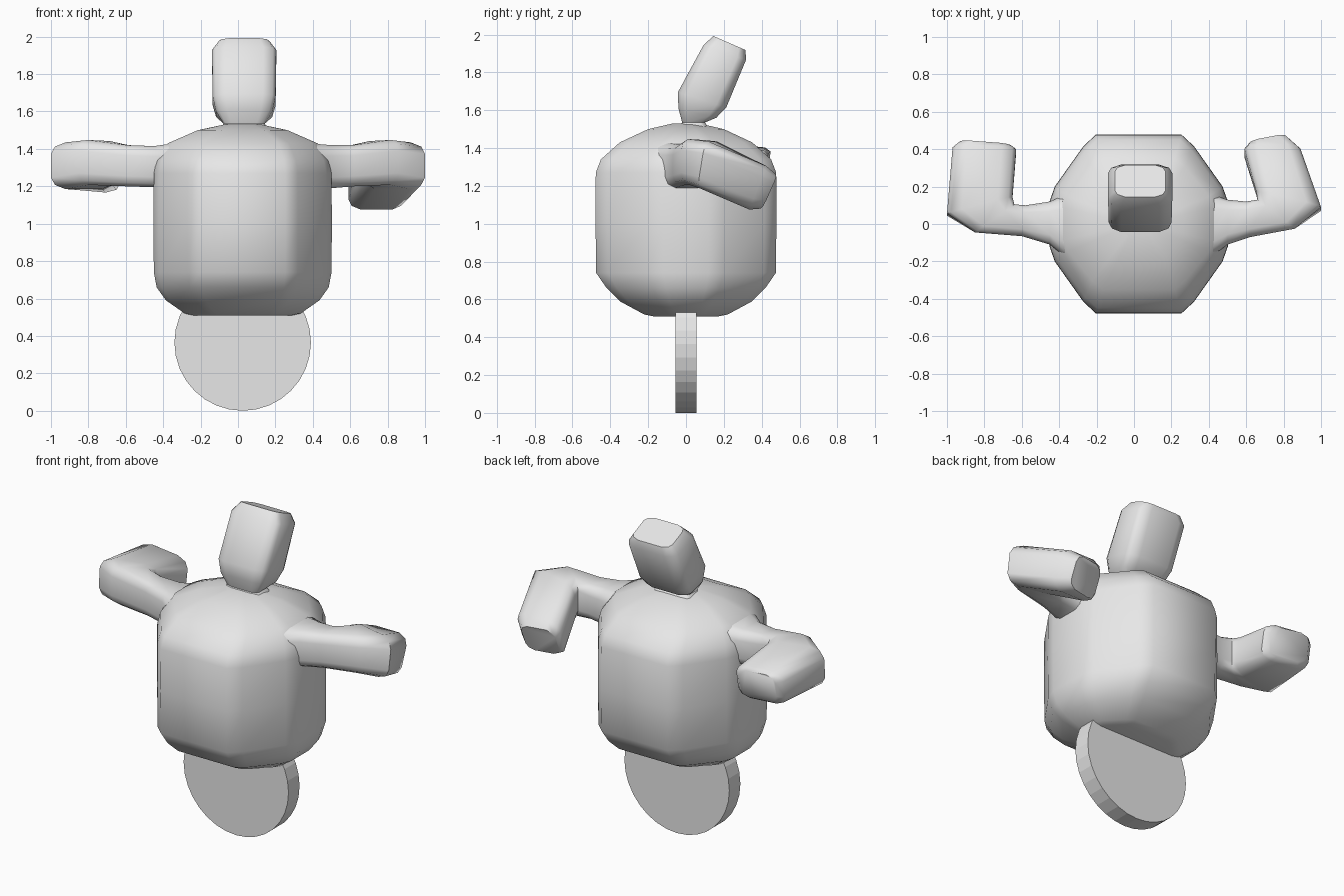
import bpy, bmesh, math
from mathutils import Vector

cube = bpy.data.objects.get("Cube")
if cube:
    bpy.data.objects.remove(cube, do_unlink=True)

grey = bpy.data.materials.new("plain grey")
grey.use_nodes = True
grey.diffuse_color = (0.8, 0.8, 0.8, 1)
grey.node_tree.nodes["Principled BSDF"].inputs["Base Color"].default_value = (0.8, 0.8, 0.8, 1)


def outline(quadrant):
    """Mirror one quadrant of points into a closed ring."""
    q = quadrant
    return (q + [(-x, y) for x, y in reversed(q)]
            + [(-x, -y) for x, y in q] + [(x, -y) for x, y in reversed(q)])


def loft(name, ring, sections):
    """Skin a ring through sections given as (centre, half width, half depth) vectors."""
    bm = bmesh.new()
    rows = [[bm.verts.new(Vector(c) + Vector(u) * s + Vector(v) * t) for s, t in ring]
            for c, u, v in sections]
    n = len(ring)
    for a, b in zip(rows, rows[1:]):
        for i in range(n):
            j = (i + 1) % n
            bm.faces.new((a[i], a[j], b[j], b[i]))
    bm.faces.new(list(reversed(rows[0])))
    bm.faces.new(rows[-1])
    bmesh.ops.recalc_face_normals(bm, faces=bm.faces)
    mesh = bpy.data.meshes.new(name)
    bm.to_mesh(mesh)
    bm.free()
    mesh.materials.append(grey)
    obj = bpy.data.objects.new(name, mesh)
    bpy.context.collection.objects.link(obj)
    bpy.ops.object.select_all(action='DESELECT')
    obj.select_set(True)
    bpy.context.view_layer.objects.active = obj
    bpy.ops.object.shade_smooth_by_angle(angle=math.radians(50))
    return obj


# Torso: chamfered block, rounded off at top and bottom (z, half x, half y)
torso_ring = outline([(1, 0.25), (0.94, 0.42), (0.62, 0.87), (0.48, 1)])
torso = [(0.51, 0.27, 0.17), (0.52, 0.31, 0.22), (0.59, 0.41, 0.35), (0.66, 0.46, 0.42),
         (0.74, 0.475, 0.475), (1.0, 0.477, 0.478), (1.27, 0.475, 0.477), (1.34, 0.46, 0.45),
         (1.43, 0.40, 0.35), (1.5, 0.24, 0.2), (1.53, 0.1, 0.07)]
loft("torso", torso_ring, [((0.025, 0, z), (x, 0, 0), (0, y, 0)) for z, x, y in torso])

# Head: block leaning backwards on a pinched neck (y, z, half x, half depth y, z)
head_ring = outline([(1, 0.6), (0.9, 0.85), (0.6, 1)])
head = [(0.04, 1.48, 0.15, 0.1, 0), (0.04, 1.535, 0.11, 0.06, 0),
        (0.06, 1.585, 0.15, 0.1, -0.025), (0.085, 1.655, 0.168, 0.128, -0.04),
        (0.205, 1.905, 0.172, 0.112, -0.04), (0.23, 1.955, 0.135, 0.085, -0.037)]
loft("head", head_ring, [((0.033, y, z), (w, 0, 0), (0, dy, dz)) for y, z, w, dy, dz in head])


# Arms: each section runs from an outer to an inner point, with a lean and half height
def arm(name, sections):
    rows = []
    for a, b, lean, h in sections:
        a, b = Vector(a), Vector(b)
        rows.append(((a + b) / 2, (a - b) / 2, (0, lean, h)))
    loft(name, outline([(1, 0.5), (0.88, 0.82), (0.55, 1)]), rows)


arm("left_arm", [
    ((0.38, -0.2, 1.29), (0.38, 0.17, 1.29), 0, 0.14),
    ((0.5, -0.11, 1.305), (0.5, 0.13, 1.305), 0, 0.115),
    ((0.62, -0.07, 1.31), (0.6, 0.12, 1.31), 0, 0.11),
    ((0.86, -0.025, 1.33), (0.66, 0.13, 1.32), 0, 0.12),
    ((1.0, 0.08, 1.31), (0.655, 0.16, 1.31), 0.02, 0.125),
    ((0.89, 0.38, 1.19), (0.59, 0.38, 1.19), 0.045, 0.115),
    ((0.82, 0.445, 1.17), (0.61, 0.405, 1.17), 0.04, 0.09)])
arm("right_arm", [
    ((-0.34, -0.2, 1.29), (-0.34, 0.17, 1.29), 0, 0.14),
    ((-0.45, -0.11, 1.305), (-0.45, 0.12, 1.305), 0, 0.11),
    ((-0.6, -0.065, 1.31), (-0.58, 0.1, 1.31), 0, 0.11),
    ((-0.85, -0.045, 1.33), (-0.64, 0.105, 1.32), 0, 0.12),
    ((-1.0, 0.05, 1.31), (-0.65, 0.14, 1.31), 0.01, 0.125),
    ((-0.97, 0.4, 1.3), (-0.63, 0.39, 1.27), 0.02, 0.11),
    ((-0.93, 0.435, 1.3), (-0.66, 0.415, 1.27), 0.015, 0.09)])

# Wheel: flat-shaded disc standing under the torso
bpy.ops.mesh.primitive_cylinder_add(vertices=32, radius=0.365, depth=0.11,
                                    location=(0.025, 0, 0.365),
                                    rotation=(math.pi / 2, 0, 0))
wheel = bpy.context.object
wheel.name = "wheel"
wheel.data.materials.append(grey)
